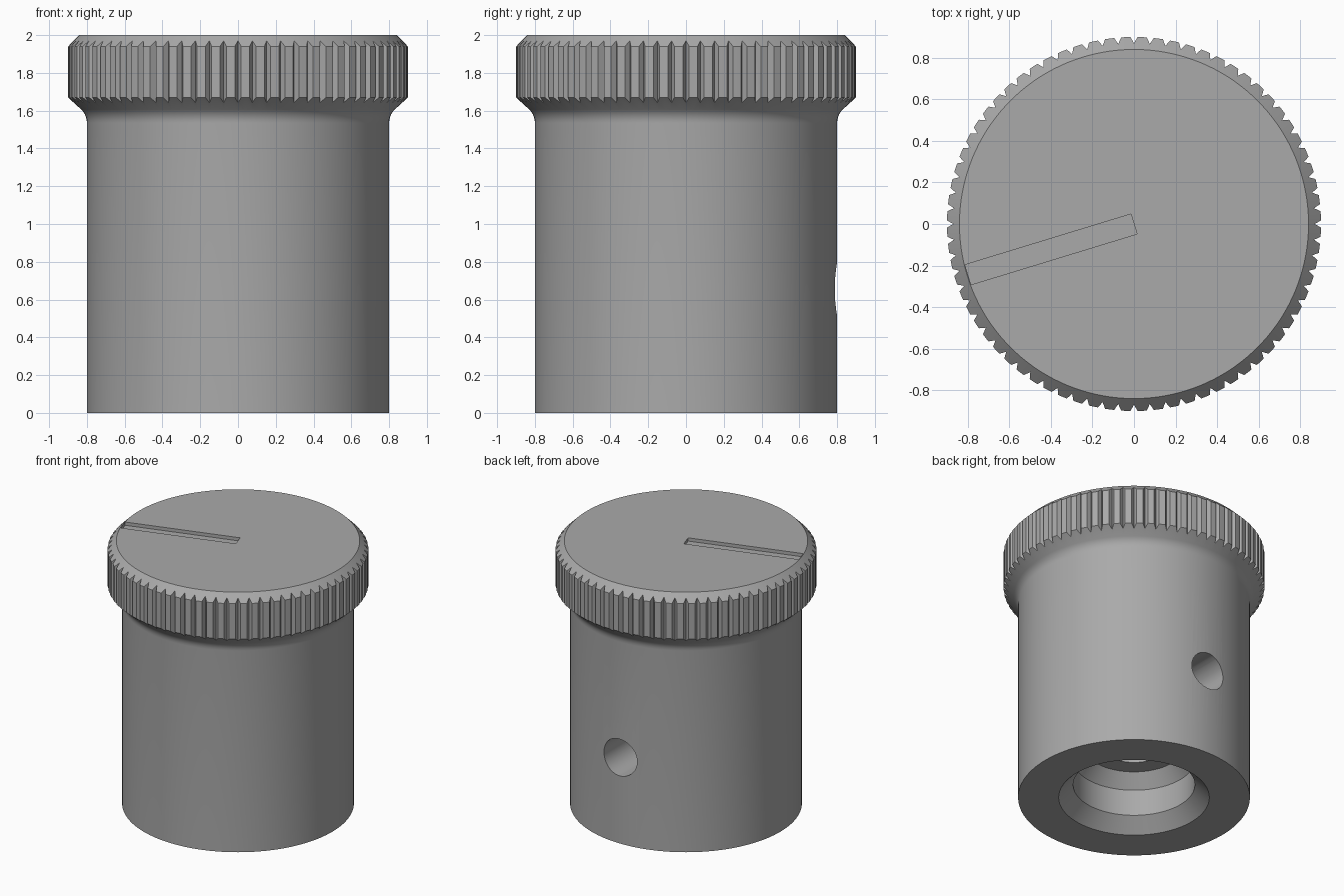
import bpy, bmesh, math
from mathutils import Matrix, Vector

if "Cube" in bpy.data.objects:
    bpy.data.objects.remove(bpy.data.objects["Cube"])

metal = bpy.data.materials.new("grey metal")
metal.diffuse_color = (0.4, 0.4, 0.4, 1)
metal.use_nodes = True
metal.node_tree.nodes["Principled BSDF"].inputs["Base Color"].default_value = metal.diffuse_color


def finish(name, bm):
    bmesh.ops.recalc_face_normals(bm, faces=bm.faces)
    mesh = bpy.data.meshes.new(name)
    bm.to_mesh(mesh)
    bm.free()
    mesh.materials.append(metal)
    obj = bpy.data.objects.new(name, mesh)
    bpy.context.collection.objects.link(obj)
    return obj


def lathe(name, profile, steps=144):
    bm = bmesh.new()
    verts = [bm.verts.new((r, 0, z)) for r, z in profile]
    edges = [bm.edges.new(p) for p in zip(verts, verts[1:])]
    bmesh.ops.spin(bm, geom=verts + edges, cent=(0, 0, 0), axis=(0, 0, 1),
                   angle=math.tau, steps=steps, use_duplicate=False)
    bmesh.ops.remove_doubles(bm, verts=bm.verts, dist=1e-5)
    # merge the fan at each axis point into one flat cap
    poles = [v for v in bm.verts if math.hypot(v.co.x, v.co.y) < 1e-5]
    bmesh.ops.dissolve_verts(bm, verts=poles)
    return finish(name, bm)


# Knob body: stepped bore, straight skirt, filleted flange and chamfered cap
fillet = [(0.8 + 0.1 * (1 - math.cos(a)), 1.535 + 0.1 * math.sin(a))
          for a in [math.radians(d) for d in (0, 9, 18, 27, 36, 45)]]
profile = [(0, 1.3), (0.21, 1.3), (0.21, 0.4), (0.34, 0.4), (0.42, 0.3),
           (0.42, 0.1), (0.52, 0), (0.8, 0)] + fillet + [
           (0.9, 1.67), (0.9, 1.94), (0.84, 2), (0, 2)]
knob = lathe("knob_body", profile)

# Knurl cutter: a ring of upright V-shaped prisms
bm = bmesh.new()
for i in range(72):
    turn = Matrix.Rotation(math.tau * i / 72, 3, 'Z')
    section = [(0.87, 0), (0.92, -0.029), (0.92, 0.029)]
    low, high = [[bm.verts.new(turn @ Vector((x, y, z))) for x, y in section]
                 for z in (1.5, 2.1)]
    bm.faces.new(low[::-1])
    bm.faces.new(high)
    for a in range(3):
        b = (a + 1) % 3
        bm.faces.new((low[a], low[b], high[b], high[a]))
knurl = finish("knurl_cutter", bm)

# Set screw hole cutter, entering from the back
bm = bmesh.new()
bmesh.ops.create_cone(bm, cap_ends=True, segments=48, radius1=0.14, radius2=0.14, depth=0.9,
                      matrix=Matrix.Translation((0, 0.5, 0.655)) @ Matrix.Rotation(math.pi / 2, 4, 'X'))
screw_hole = finish("screw_hole_cutter", bm)

# Pointer slot cutter, running from the centre of the cap to its rim
bm = bmesh.new()
bmesh.ops.create_cube(bm, size=1, matrix=Matrix.Rotation(math.radians(197), 4, 'Z')
                      @ Matrix.Translation((0.4175, 0, 2.02))
                      @ Matrix.Diagonal((0.835, 0.1, 0.09, 1)))
slot = finish("pointer_slot_cutter", bm)

for cutter in (knurl, screw_hole, slot):
    cut = knob.modifiers.new(cutter.name, 'BOOLEAN')
    cut.operation = 'DIFFERENCE'
    cut.solver = 'EXACT'
    cut.object = cutter

# Apply the cuts, drop the cutters and shade smooth
bpy.context.view_layer.objects.active = knob
knob.select_set(True)
for cutter in (knurl, screw_hole, slot):
    bpy.ops.object.modifier_apply(modifier=cutter.name)
    bpy.data.objects.remove(cutter)
bpy.ops.object.shade_smooth_by_angle(angle=math.radians(25))
